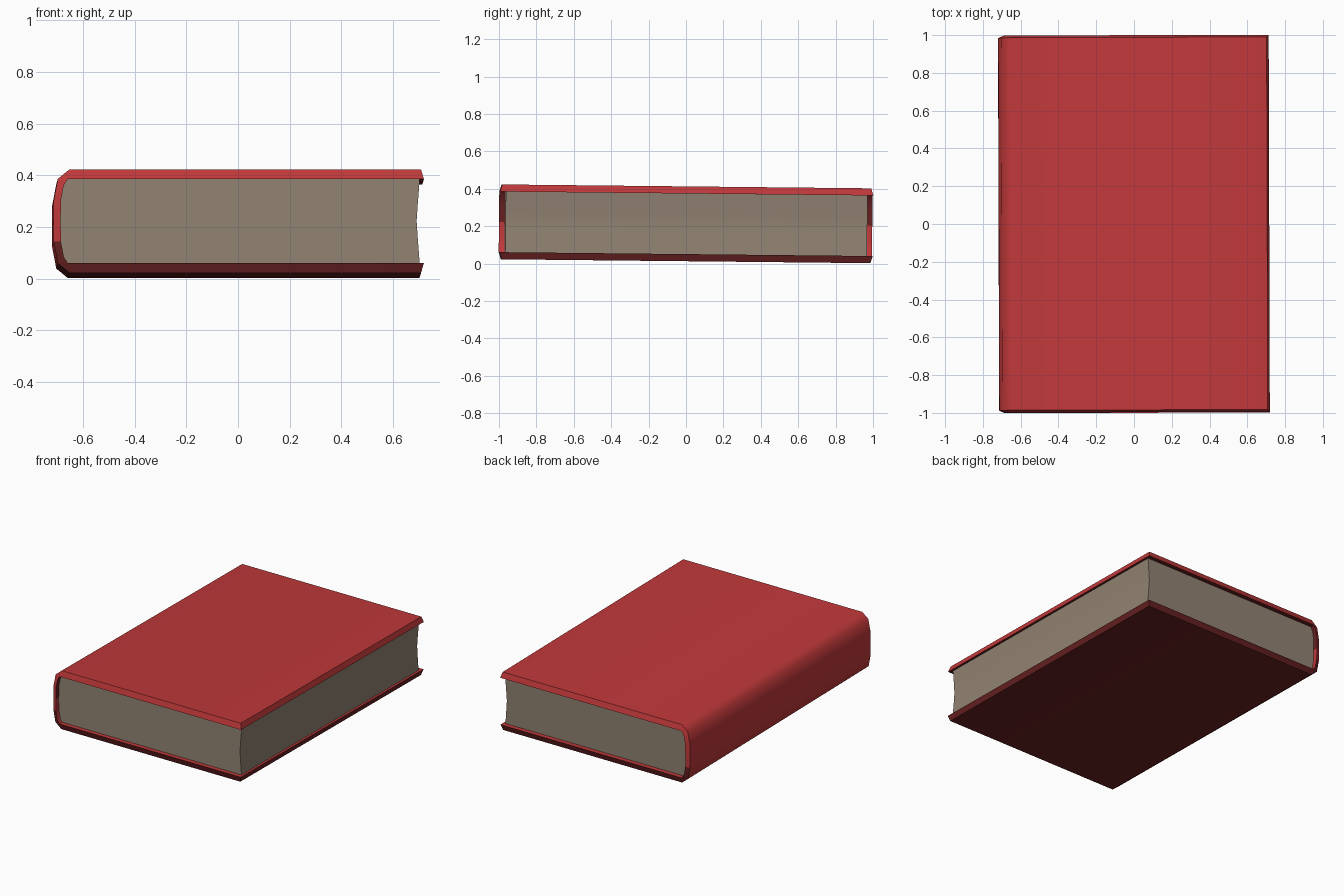
import bpy
import math
from mathutils import Matrix

if "Cube" in bpy.data.objects:
    bpy.data.objects.remove(bpy.data.objects["Cube"])

# The whole book lies very slightly tilted and turned
POSE = (Matrix.Translation((0, 0, 0.2125))
        @ Matrix.Rotation(0.003, 4, 'Z') @ Matrix.Rotation(-0.0105, 4, 'X'))


def material(name, rgb):
    m = bpy.data.materials.new(name)
    m.diffuse_color = (*rgb, 1)
    m.use_nodes = True
    m.node_tree.nodes["Principled BSDF"].inputs["Base Color"].default_value = m.diffuse_color
    return m


def mirror_profile(half):
    """Half profile from top to middle, mirrored below the middle."""
    return half + [(x, -z) for x, z in reversed(half) if z > 0]


def make_object(name, verts, faces, mats, angle, slots=None):
    me = bpy.data.meshes.new(name)
    me.from_pydata(verts, [], faces)
    me.transform(POSE)
    for mat in mats:
        me.materials.append(mat)
    if slots:
        me.polygons.foreach_set("material_index", slots)
    me.update()
    ob = bpy.data.objects.new(name, me)
    bpy.context.collection.objects.link(ob)
    bpy.ops.object.select_all(action='DESELECT')
    ob.select_set(True)
    bpy.context.view_layer.objects.active = ob
    bpy.ops.object.mode_set(mode='EDIT')
    bpy.ops.mesh.select_all(action='SELECT')
    bpy.ops.mesh.normals_make_consistent(inside=False)
    bpy.ops.object.mode_set(mode='OBJECT')
    bpy.ops.object.shade_smooth_by_angle(angle=math.radians(angle))
    return ob


red = material("red cover", (0.53, 0.04, 0.042))
maroon = material("dark maroon underside", (0.14, 0.015, 0.016))
paper = material("paper", (0.284, 0.226, 0.17))

# Cover: C-shaped sheet, outer skin a little smaller than the inner one
outer = mirror_profile([(0.705, 0.2), (-0.655, 0.2), (-0.70, 0.163),
                        (-0.716, 0.08), (-0.717, 0.0)])
inner = mirror_profile([(0.716, 0.162), (-0.662, 0.162), (-0.677, 0.138),
                        (-0.688, 0.08), (-0.689, 0.0)])
n = len(outer)
verts = []
for profile, half_len in ((outer, 0.986), (inner, 0.998)):
    for y in (-half_len, half_len):
        verts += [(x, y, z) for x, z in profile]
of, ob_, inf, inb = 0, n, 2 * n, 3 * n   # outer front/back, inner front/back
faces, slots = [], []
for i in range(n - 1):
    z_out = (outer[i][1] + outer[i + 1][1]) / 2
    z_in = (inner[i][1] + inner[i + 1][1]) / 2
    # dark on the underside, the lower board's edges and inside the upper board
    for a, b, dark in ((of, ob_, z_out < -0.14), (inf, inb, z_in > 0),
                       (of, inf, z_out < -0.1), (ob_, inb, z_out < -0.1)):
        faces.append((a + i, a + i + 1, b + i + 1, b + i))
        slots.append(int(dark))
for i in (0, n - 1):                     # long free edges of both boards
    faces.append((of + i, ob_ + i, inb + i, inf + i))
    slots.append(int(i > 0))
make_object("cover", verts, faces, [red, maroon], 50, slots)

# Page block: rounded at the spine, hollow at the fore edge
spine = mirror_profile([(-0.662, 0.163), (-0.678, 0.138), (-0.689, 0.08)])
fore = mirror_profile([(0.70, 0.163), (0.692, 0.06), (0.688, 0.0)])
ring = spine + fore[::-1]
m = len(ring)
verts = [(x, y, z) for y in (-0.967, 0.967) for x, z in ring]
faces = [tuple(range(m)), tuple(range(m, 2 * m))]
faces += [(i, (i + 1) % m, m + (i + 1) % m, m + i) for i in range(m)]
make_object("pages", verts, faces, [paper], 30)
